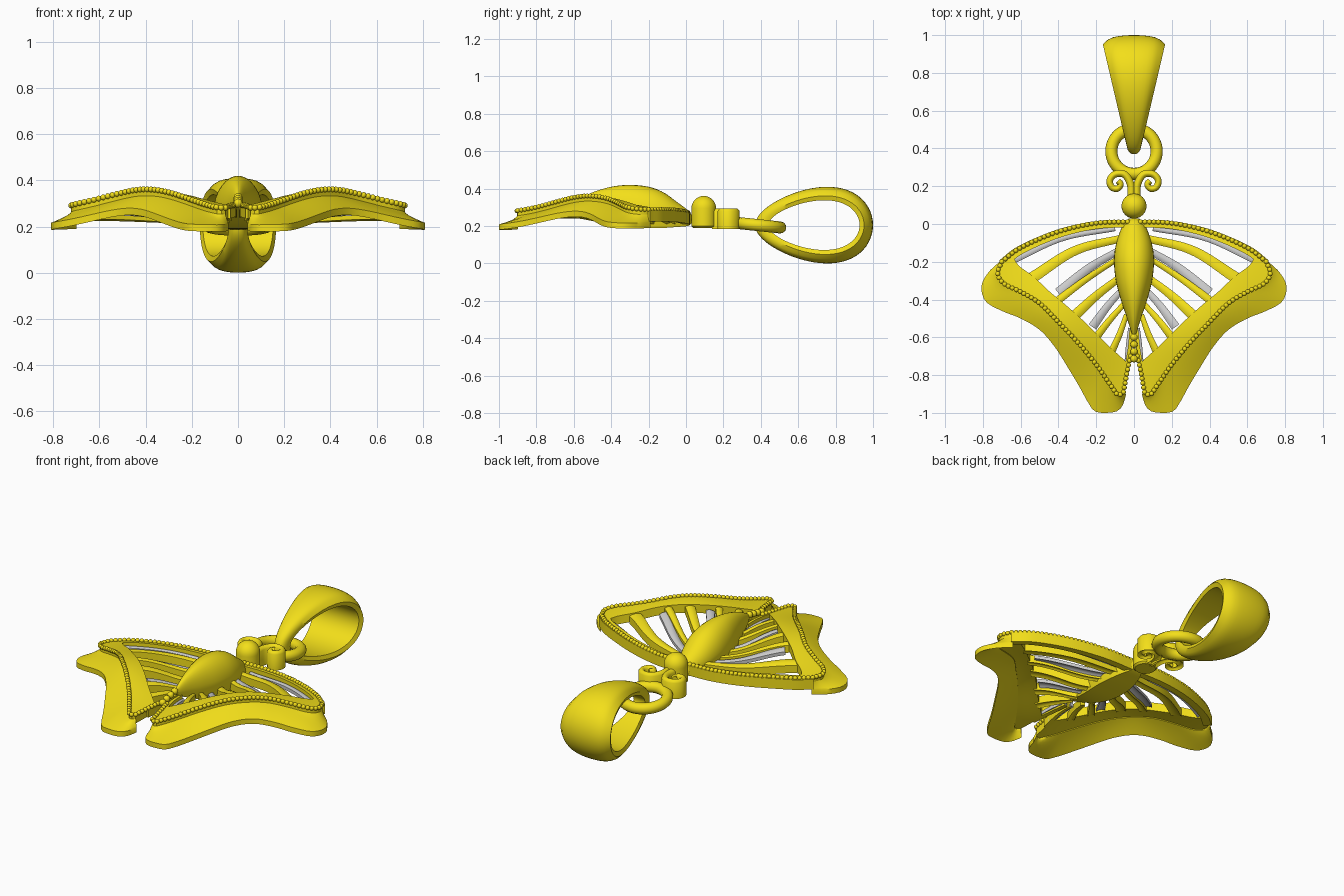
import bpy, bmesh, math
from mathutils import Vector, Matrix

if "Cube" in bpy.data.objects:
    bpy.data.objects.remove(bpy.data.objects["Cube"])

gold = bpy.data.materials.new("yellow_gold")
gold.diffuse_color = (0.9, 0.74, 0.01, 1)
gold.use_nodes = True
gold.node_tree.nodes["Principled BSDF"].inputs["Base Color"].default_value = gold.diffuse_color


def finish(name, bm, mat=gold, mirror=False):
    bmesh.ops.recalc_face_normals(bm, faces=bm.faces)
    me = bpy.data.meshes.new(name)
    bm.to_mesh(me)
    bm.free()
    ob = bpy.data.objects.new(name, me)
    bpy.context.collection.objects.link(ob)
    if mat:
        me.materials.append(mat)
    bpy.ops.object.select_all(action='DESELECT')
    ob.select_set(True)
    bpy.context.view_layer.objects.active = ob
    bpy.ops.object.shade_smooth_by_angle(angle=math.radians(40))
    if mirror:
        ob.modifiers.new("Mirror", 'MIRROR').use_mirror_merge = False
    return ob


def loft(name, rings, closed=False, **kw):
    """Skin a list of closed cross-section rings."""
    bm = bmesh.new()
    rows = [[bm.verts.new(p) for p in r] for r in rings]
    n = len(rows[0])
    pairs = list(zip(rows, rows[1:])) + ([(rows[-1], rows[0])] if closed else [])
    for a, b in pairs:
        for i in range(n):
            j = (i + 1) % n
            bm.faces.new((a[i], a[j], b[j], b[i]))
    if not closed:
        bm.faces.new(rows[0])
        bm.faces.new(rows[-1])
    return finish(name, bm, **kw)


def curve(pts, n):
    """Smooth curve through points, resampled to n even steps."""
    p = [Vector(q) for q in pts]
    p = [2 * p[0] - p[1]] + p + [2 * p[-1] - p[-2]]
    d = []
    for i in range(1, len(p) - 2):
        a, b, c, e = p[i - 1:i + 3]
        for k in range(12):
            t = k / 12
            d.append(0.5 * (2 * b + (c - a) * t + (2 * a - 5 * b + 4 * c - e) * t * t
                            + (3 * b - a - 3 * c + e) * t ** 3))
    d.append(p[-2])
    acc = [0]
    for a, b in zip(d, d[1:]):
        acc.append(acc[-1] + (b - a).length)
    out, k = [], 0
    for i in range(n):
        s = acc[-1] * i / (n - 1)
        while k < len(d) - 2 and acc[k + 1] < s:
            k += 1
        out.append(d[k].lerp(d[k + 1], (s - acc[k]) / (acc[k + 1] - acc[k])))
    return out


def wing_z(x, y):
    """Top surface of the wing: a swell along the trailing edge, a dip at the body."""
    u, v = (x - .37 + y + .5) * .707, (x - .37 - y - .5) * .707
    return (0.265 + 0.095 * math.exp(-(u / .36) ** 2 - (v / .32) ** 2)
            - 0.035 * math.exp(-((x - .09) ** 2 + (y + .35) ** 2) / .03))


def strip(name, a, b, thick, top=lambda x, y, v: wing_z(x, y), across=6, **kw):
    """Solid sheet between two plan curves."""
    rings = []
    for p, q in zip(a, b):
        up = []
        for k in range(across + 1):
            v = k / across
            c = p.lerp(q, v)
            up.append(Vector((c.x, c.y, top(c.x, c.y, v))))
        rings.append(up + [u - Vector((0, 0, thick)) for u in reversed(up)])
    return loft(name, rings, **kw)


def sides(path, w0, w1):
    """Left and right edges of a band with half widths w0 to w1."""
    L, R = [], []
    n = len(path)
    for i, p in enumerate(path):
        t = (path[min(i + 1, n - 1)] - path[max(i - 1, 0)]).normalized()
        o = Vector((-t.y, t.x)) * (w0 + (w1 - w0) * i / (n - 1))
        L.append(p + o)
        R.append(p - o)
    return L, R


# Wing outlines in plan (right wing, mirrored)
lead = [(.01, .012), (.2, .005), (.4, -.04), (.6, -.125), (.7, -.2)]
trail = [(.7, -.2), (.722, -.26), (.69, -.315), (.6, -.36), (.5, -.42), (.4, -.52),
         (.3, -.625), (.2, -.745), (.12, -.86), (.085, -.905), (.055, -.89)]
inner = [(.64, -.17), (.61, -.22), (.53, -.28), (.45, -.355), (.36, -.43),
         (.26, -.52), (.15, -.63), (.035, -.735)]
outer = [(.7, -.19), (.77, -.255), (.808, -.33), (.785, -.41), (.7, -.46), (.6, -.5),
         (.5, -.56), (.42, -.65), (.35, -.76), (.29, -.86), (.24, -.95), (.2, -.995),
         (.1, -.995), (.06, -.96), (.042, -.9)]
hem = [(.055, -.89), (.035, -.78), (.018, -.7)]

strip("wing_trailing_plate", curve(trail, 50), curve(inner, 50), .05, mirror=True)
strip("wing_flange", curve(trail, 50), curve(outer, 50), .03,
      top=lambda x, y, v: wing_z(x, y) - .025 - .04 * v, mirror=True)
lp = curve(lead, 40)
L, R = sides([p + Vector((-.003, -.01)) for p in lp], .02, .024)
strip("wing_leading_rim", L, R, .06, mirror=True)
L, R = sides(curve([(.014, -.56), (.022, -.66), (.045, -.8)], 10), .01, .012)
strip("wing_inner_rim", L, R, .05, mirror=True)

# Wing ribs: start, middle, end, half width, grey?
ribs = [((.1, -.025), (.38, -.075), (.64, -.19), .017, True),
        ((.06, -.075), (.31, -.14), (.54, -.285), .026, False),
        ((.08, -.14), (.24, -.235), (.4, -.365), .024, True),
        ((.08, -.18), (.25, -.29), (.41, -.41), .018, False),
        ((.07, -.28), (.2, -.38), (.32, -.49), .024, False),
        ((.06, -.345), (.14, -.435), (.22, -.545), .021, True),
        ((.05, -.42), (.13, -.51), (.2, -.6), .018, False),
        ((.04, -.48), (.075, -.58), (.12, -.68), .017, False),
        ((.022, -.55), (.032, -.65), (.038, -.75), .012, True)]
for i, (a, b, c, w, grey) in enumerate(ribs):
    L, R = sides(curve([a, b, c], 16), w * .75, w * 1.15)
    drop = .02 if grey else .006
    strip(f"wing_rib_{i + 1}", L, R, .02 if grey else .045,
          top=lambda x, y, v: wing_z(x, y) - drop - .03 * (v - .5) ** 2,
          mat=None if grey else gold, mirror=True)


# Beaded edging
def beads(name, spots, r, **kw):
    bm = bmesh.new()
    for s in spots:
        bmesh.ops.create_icosphere(bm, subdivisions=2, radius=r, matrix=Matrix.Translation(s))
    return finish(name, bm, **kw)


edge = curve(lead, 32)[1:-1] + curve(trail, 46) + curve(hem, 9)[1:]
beads("bead_edging", [(p.x, p.y, wing_z(p.x, p.y) + .003) for p in edge], .013, mirror=True)
beads("tail_beads", [(0, -.6 - .038 * i, .325 - .008 * i) for i in range(4)], .02)

# Body stations: y, half width, top z, bottom z
stations = [(.03, .025, .26, .215), (.01, .05, .285, .2), (-.05, .078, .33, .195),
            (-.12, .098, .38, .19), (-.2, .106, .41, .19), (-.3, .096, .42, .195),
            (-.4, .07, .41, .215), (-.5, .037, .38, .255), (-.57, .015, .345, .29),
            (-.6, .004, .325, .31)]
rings = []
for y, w, zt, zb in stations:
    zm = zb + (zt - zb) * .35
    ring = [(w * math.cos(math.pi * k / 16), y, zm + (zt - zm) * math.sin(math.pi * k / 16))
            for k in range(17)]
    rings.append(ring + [(-w * .8, y, zb), (w * .8, y, zb)])
# smooth each lengthwise line of the teardrop body
loft("body", list(zip(*[curve(line, 28) for line in zip(*rings)])))

# Head: round-topped post
hp = [(.056, .19), (.066, .2), (.066, .295)] + \
     [(.066 * math.cos(a), .295 + .066 * math.sin(a)) for a in [.2, .4, .6, .8, 1.0, 1.2, 1.4, 1.54]]
loft("head", [[(r * math.cos(k * math.pi / 16), .095 + r * math.sin(k * math.pi / 16), z)
               for k in range(32)] for r, z in hp])

# Curled antennae
L, R = sides(curve([(.014, .14), (.018, .21), (.05, .262), (.1, .264), (.128, .232), (.118, .195),
                    (.088, .187), (.07, .21), (.085, .228)], 50), .021, .016)
strip("antenna_scroll", L, R, .095, top=lambda x, y, v: .295 - .06 * (v - .5) ** 2, mirror=True)

# Jump ring
tilt = Matrix.Translation((0, .385, .205)) @ Matrix.Rotation(math.radians(-6), 4, 'X')
loft("jump_ring", [[tilt @ Vector(((.12 + .032 * math.cos(b)) * math.cos(a),
                                   (.12 + .032 * math.cos(b)) * math.sin(a), .032 * math.sin(b)))
                    for b in [k * math.pi / 6 for k in range(12)]]
                   for a in [k * math.pi / 24 for k in range(48)]], closed=True)

# Bail: tapered loop with domed outside
rings = []
for i in range(64):
    t = 2 * math.pi * i / 64
    c, s = math.cos(t), math.sin(t) * (1 + .25 * math.cos(t)) / 1.03
    w = .04 + .125 * (c + 1) / 2
    sec = [(k / 6, .02 * (k / 6) ** 2 + .028 * (k / 6) ** 6) for k in range(-6, 7)]
    sec += [(k / 4 * .92, .072) for k in range(4, -5, -1)]
    rings.append([(w * u, .685 + (.315 - d) * c, .205 + (.205 - d) * s) for u, d in sec])
loft("bail", rings, closed=True)
